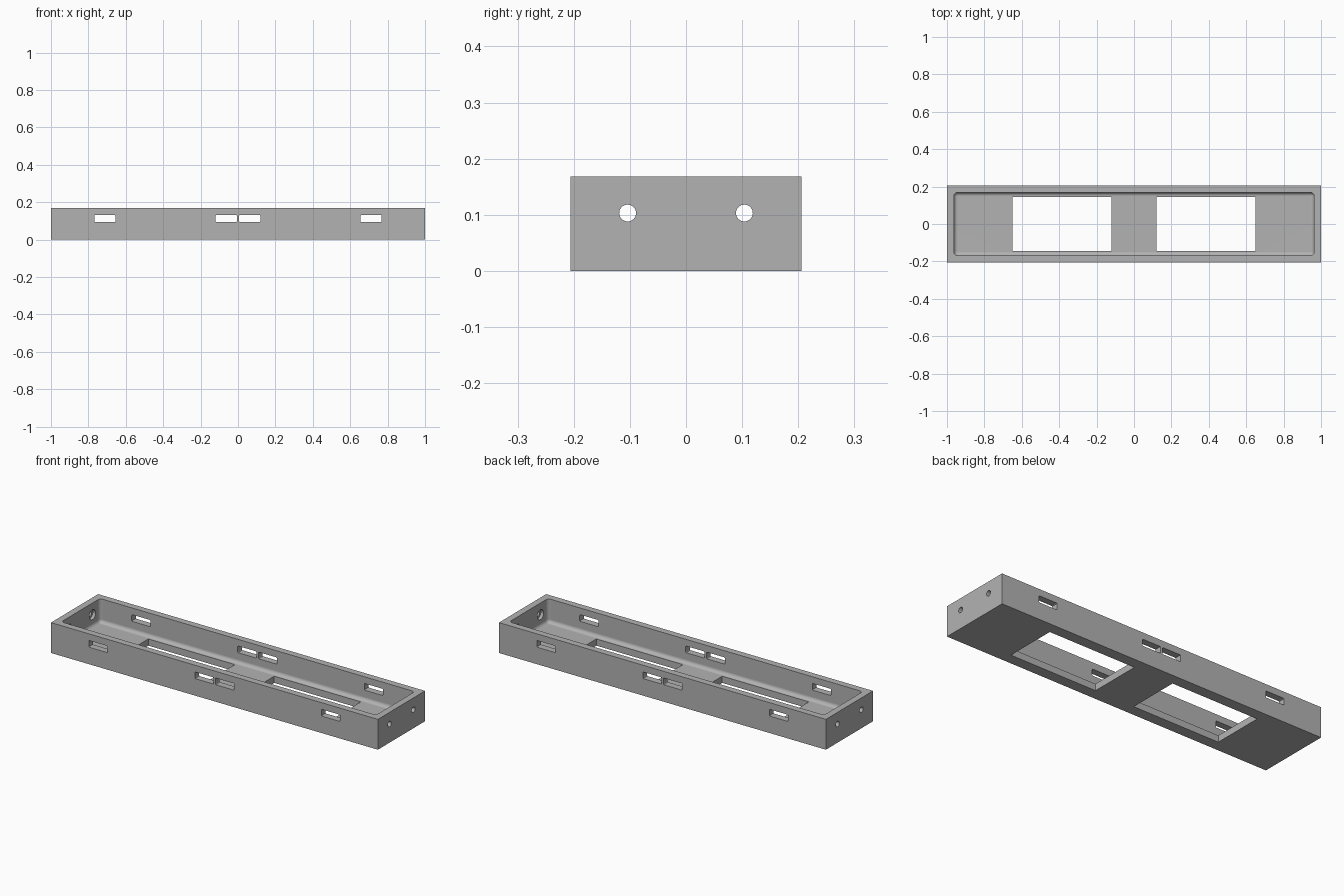
import bpy, bmesh, math
from mathutils import Matrix, Vector

if "Cube" in bpy.data.objects:
    bpy.data.objects.remove(bpy.data.objects["Cube"], do_unlink=True)

LENGTH, WIDTH, HEIGHT, WALL = 2.0, 0.412, 0.168, 0.037
FILLET = 0.02

grey = bpy.data.materials.new("plain grey")
grey.use_nodes = True
colour = (0.45, 0.45, 0.45, 1)
grey.diffuse_color = colour
grey.node_tree.nodes["Principled BSDF"].inputs["Base Color"].default_value = colour


def make_object(name, bm):
    bmesh.ops.recalc_face_normals(bm, faces=bm.faces)
    mesh = bpy.data.meshes.new(name)
    bm.to_mesh(mesh)
    bm.free()
    mesh.materials.append(grey)
    obj = bpy.data.objects.new(name, mesh)
    bpy.context.collection.objects.link(obj)
    return obj


def box(name, centre, size, radius=0, segments=4, pick=None):
    """Box whose edges chosen by pick(edge direction, midpoint) are rounded."""
    bm = bmesh.new()
    bmesh.ops.create_cube(bm, size=1, matrix=Matrix.Diagonal((*size, 1)))
    if radius:
        edges = [e for e in bm.edges
                 if pick((e.verts[1].co - e.verts[0].co).normalized(),
                         (e.verts[0].co + e.verts[1].co) / 2)]
        bmesh.ops.bevel(bm, geom=edges, offset=radius, segments=segments,
                        profile=0.5, affect='EDGES')
    bmesh.ops.translate(bm, verts=bm.verts, vec=Vector(centre))
    return make_object(name, bm)


def x_cylinder(name, centre, radius, depth):
    bm = bmesh.new()
    bmesh.ops.create_cone(bm, cap_ends=True, segments=32, radius1=radius,
                          radius2=radius, depth=depth,
                          matrix=Matrix.Translation(centre)
                          @ Matrix.Rotation(math.pi / 2, 4, 'Y'))
    return make_object(name, bm)


# Solid block of the tray
tray = box("tray", (0, 0, HEIGHT / 2), (LENGTH, WIDTH, HEIGHT))

# Hollow with filleted floor and upright corners
cutters = [box("hollow_cutter", (0, 0, WALL + 0.1),
               (LENGTH - 2 * WALL, WIDTH - 2 * WALL, 0.2), FILLET, 6,
               lambda d, m: abs(d.z) > 0.9 or m.z < -0.05)]

for side in (-1, 1):
    # Floor windows
    cutters.append(box("window_cutter", (side * 0.385, 0, 0),
                       (0.53, 0.29, 0.15)))
    # Slots through the long walls
    for x in (0.063, 0.7115):
        cutters.append(box("slot_cutter", (side * x, 0, 0.1125),
                           (0.114, 0.6, 0.037), 0.005, 3,
                           lambda d, m: abs(d.y) > 0.9))
    # Screw holes through the end walls, wider on the inside
    for y in (-0.104, 0.104):
        cutters.append(x_cylinder("hole_cutter", (side, y, 0.103), 0.015, 0.2))
        cutters.append(x_cylinder("recess_cutter",
                                  (side * 0.95, y, 0.103), 0.027, 0.06))

# Cut everything, then bake the result
for cutter in cutters:
    cutter.hide_render = True
    mod = tray.modifiers.new(cutter.name, 'BOOLEAN')
    mod.operation, mod.solver, mod.object = 'DIFFERENCE', 'EXACT', cutter
depsgraph = bpy.context.evaluated_depsgraph_get()
result = bpy.data.meshes.new_from_object(tray.evaluated_get(depsgraph))
tray.modifiers.clear()
tray.data = result
result.materials.clear()
result.materials.append(grey)
for cutter in cutters:
    bpy.data.objects.remove(cutter, do_unlink=True)

# Smooth fillets and holes, crisp edges
bpy.ops.object.select_all(action='DESELECT')
tray.select_set(True)
bpy.context.view_layer.objects.active = tray
bpy.ops.object.shade_smooth_by_angle(angle=math.radians(30))
weighted = tray.modifiers.new("even_shading", 'WEIGHTED_NORMAL')
weighted.keep_sharp = True
